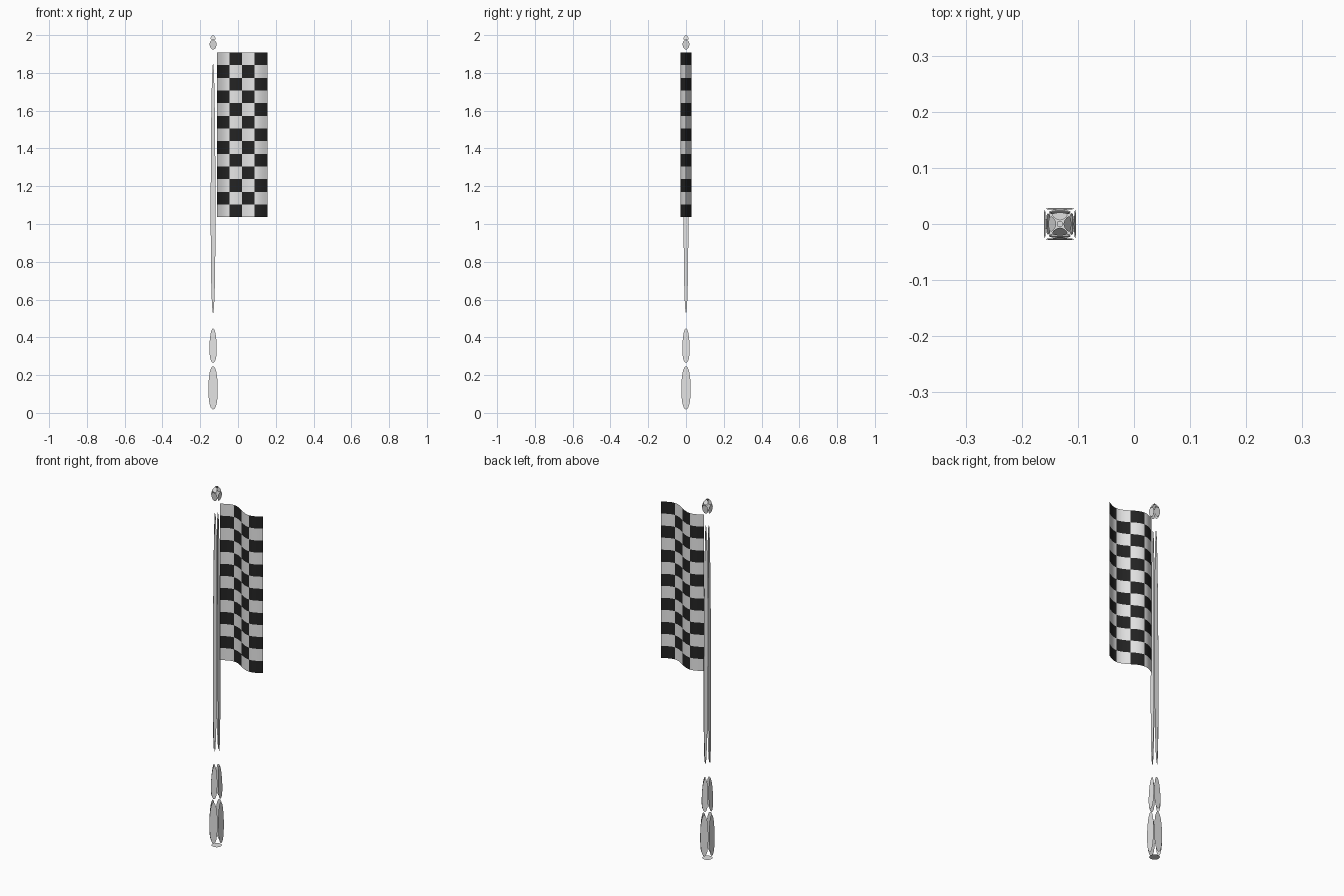
import bpy
import math

cube = bpy.data.objects.get("Cube")
if cube:
    bpy.data.objects.remove(cube, do_unlink=True)


def make_material(name, value):
    mat = bpy.data.materials.new(name)
    colour = (value, value, value, 1.0)
    mat.diffuse_color = colour
    mat.use_nodes = True
    for node in mat.node_tree.nodes:
        if node.type == 'BSDF_PRINCIPLED':
            node.inputs["Base Color"].default_value = colour
    return mat


pale_grey = make_material("pale grey", 0.77)
white = make_material("flag white", 0.8)
black = make_material("flag black", 0.017)

POLE_X = -0.132


def make_object(name, verts, faces, mats):
    mesh = bpy.data.meshes.new(name)
    mesh.from_pydata(verts, [], faces)
    for mat in mats:
        mesh.materials.append(mat)
    obj = bpy.data.objects.new(name, mesh)
    bpy.context.collection.objects.link(obj)
    return obj


def soften(obj):
    # each loose quad rounds off into a flat oval panel
    sub = obj.modifiers.new("round_panels", 'SUBSURF')
    sub.levels = sub.render_levels = 4


def ring(radius, z):
    return [(POLE_X + radius * sx, radius * sy, z)
            for sx, sy in ((-1, -1), (1, -1), (1, 1), (-1, 1))]


def pole_section(name, low, high):
    """Four unconnected panels between two square rings (radius, z)."""
    a, b = ring(*low), ring(*high)
    verts, faces = [], []
    for i in range(4):
        j = (i + 1) % 4
        n = len(verts)
        verts += [a[i], a[j], b[j], b[i]]
        faces.append((n, n + 1, n + 2, n + 3))
    soften(make_object(name, verts, faces, [pale_grey]))


def cap(name, radius, z, upward):
    face = (0, 1, 2, 3) if upward else (3, 2, 1, 0)
    soften(make_object(name, ring(radius, z), [face], [pale_grey]))


# Pole: grip, shaft and finial
cap("grip_bottom_cap", 0.028, 0.0, False)
pole_section("lower_grip", (0.029, 0.008), (0.025, 0.257))
pole_section("upper_grip", (0.025, 0.257), (0.0165, 0.455))
pole_section("pole_shaft", (0.0165, 0.468), (0.0105, 1.91))
pole_section("finial_base", (0.016, 1.922), (0.023, 1.975))
pole_section("finial_tip", (0.021, 1.973), (0.006, 2.0))
cap("finial_top_cap", 0.006, 2.0, True)

# Flag: rippled cloth with a chequered pattern
COLS, ROWS, STEPS = 4, 13, 8
LEFT, RIGHT, BOTTOM, TOP = -0.112, 0.155, 1.036, 1.908
across = COLS * STEPS
verts, faces = [], []
for r in range(ROWS + 1):
    z = BOTTOM + (TOP - BOTTOM) * r / ROWS
    for c in range(across + 1):
        x = LEFT + (RIGHT - LEFT) * c / across
        y = -0.028 * math.sin(2 * math.pi * (x - 0.022) / 0.27)
        verts.append((x, y, z))
for r in range(ROWS):
    for c in range(across):
        n = r * (across + 1) + c
        faces.append((n, n + 1, n + across + 2, n + across + 1))
flag = make_object("flag_cloth", verts, faces, [white, black])
for poly in flag.data.polygons:
    row, col = divmod(poly.index, across)
    poly.material_index = (row + col // STEPS) % 2
    poly.use_smooth = True
